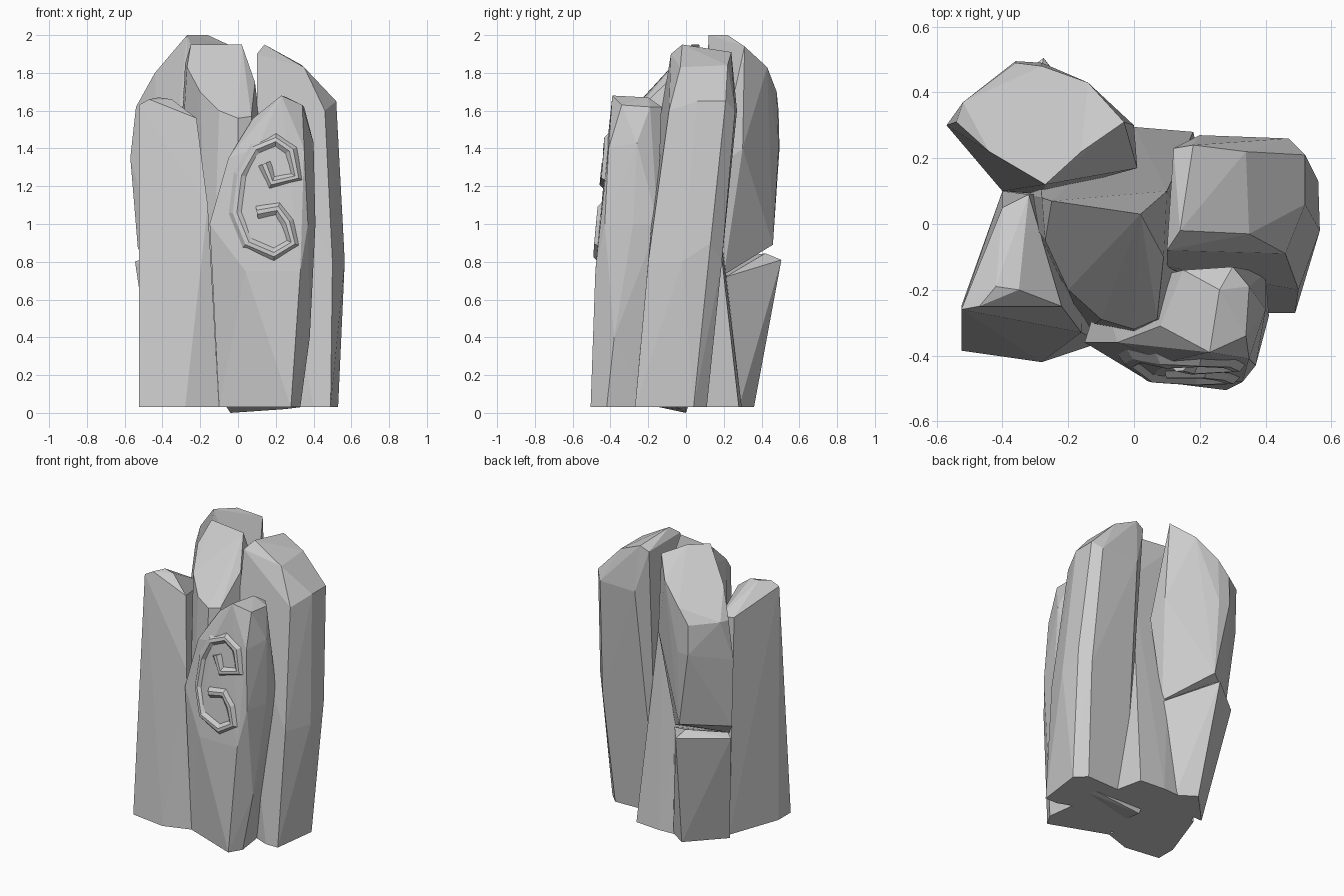
import bpy
import bmesh
from mathutils import Vector
from mathutils.bvhtree import BVHTree

default_cube = bpy.data.objects.get("Cube")
if default_cube:
    bpy.data.objects.remove(default_cube, do_unlink=True)

GROUND = .03

# Single stone colour
stone_grey = bpy.data.materials.new("stone grey")
stone_grey.use_nodes = True
stone_grey.diffuse_color = (.6, .6, .6, 1)
stone_grey.node_tree.nodes["Principled BSDF"].inputs["Base Color"].default_value = (.6, .6, .6, 1)


def finish(name, mesh_builder):
    """Turn a bmesh into a flat shaded object in the scene."""
    bmesh.ops.recalc_face_normals(mesh_builder, faces=mesh_builder.faces)
    mesh = bpy.data.meshes.new(name)
    mesh_builder.to_mesh(mesh)
    mesh_builder.free()
    mesh.materials.append(stone_grey)
    shape = bpy.data.objects.new(name, mesh)
    bpy.context.collection.objects.link(shape)
    return shape


def hewn_stone(name, footprint, corners):
    """Chiselled block: the convex hull of a ground outline and its upper corners."""
    builder = bmesh.new()
    for x, y in footprint:
        builder.verts.new((x, y, GROUND))
    for corner in corners:
        builder.verts.new(corner)
    hull = bmesh.ops.convex_hull(builder, input=builder.verts)
    loose = {v for v in hull["geom_interior"] + hull["geom_unused"]
             if isinstance(v, bmesh.types.BMVert)}
    bmesh.ops.delete(builder, geom=list(loose), context="VERTS")
    bmesh.ops.dissolve_limit(builder, angle_limit=.03,
                             verts=builder.verts, edges=builder.edges)
    return finish(name, builder)


# Central pillar behind the others, with a steep front bevel
hewn_stone(
    "central_pillar",
    [(-.38, .1), (-.3, .28), (0, .295), (.18, .28), (.3, -.25), (-.15, -.33)],
    [(-.25, .07, 1.95), (.02, .03, 1.95), (-.28, .08, 1.85),
     (.1, .1, 1.6), (-.27, -.05, 1.83), (-.2, -.2, 1.7), (-.1, -.29, 1.6),
     (0, -.32, 1.56), (.07, -.29, 1.57), (.09, -.1, 1.75), (0, -.33, 1.3)])

# Small chip under the central pillar
hewn_stone("base_chip", [(-.06, -.14), (.33, -.05), (.3, 0), (-.05, .01)],
           [(-.04, 0, 0), (.25, -.03, .02)])

# Short pillar at the front on the -x side
hewn_stone(
    "front_right_pillar",
    [(-.525, -.385), (-.28, -.42), (-.1, -.36), (-.15, .1), (-.4, .1), (-.525, -.25)],
    [(-.525, -.26, 1.63), (-.47, -.25, 1.66), (-.42, -.19, 1.67), (-.35, -.2, 1.66),
     (-.22, -.25, 1.56), (-.16, -.33, 1.1), (-.4, .05, 1.5), (-.32, .09, 1.5)])

# Tall leaning pillar on the +x side
hewn_stone(
    "left_pillar",
    [(.1, -.15), (.4, -.27), (.49, -.27), (.53, .04), (.46, .11), (.15, .1)],
    [(.42, -.2, .8), (.5, -.2, .8), (.565, -.02, .8), (.56, .13, .9), (.5, .19, .8),
     (.1, -.13, 1.6), (.46, -.09, 1.6), (.52, .06, 1.65), (.52, .21, 1.65),
     (.47, .26, 1.6), (.2, .27, 1.6), (.1, -.08, 1.9), (.14, -.02, 1.95),
     (.18, .24, 1.91), (.12, .23, 1.88), (.34, .22, 1.84), (.35, -.03, 1.83)])

# Back pillar, split by a wedge shaped crack into two blocks
hewn_stone(
    "back_pillar_lower",
    [(-.43, .14), (-.22, .36), (-.1, .28), (-.1, .15)],
    [(-.545, .29, .8), (-.275, .505, .81), (-.29, .42, .845), (-.5, .26, .82),
     (-.06, .21, .72), (-.39, .13, .71)])
hewn_stone(
    "back_pillar_upper", [],
    [(-.4, .1, .73), (-.06, .2, .73), (-.53, .26, .87), (-.27, .46, .89),
     (-.57, .3, 1.35), (-.36, .495, 1.4), (-.28, .49, 1.4), (0, .3, 1.4),
     (.01, .17, 1.3), (-.28, .09, 1.3), (-.54, .31, 1.62), (-.52, .37, 1.62),
     (-.36, .49, 1.6), (-.28, .48, 1.7), (-.14, .43, 1.83), (-.44, .22, 1.8),
     (-.27, .12, 2), (-.16, .22, 2), (-.03, .31, 1.94)])

# Front pillar that carries the carving
front_pillar = hewn_stone(
    "front_pillar",
    [(-.1, -.36), (.28, -.505), (.33, -.42), (.3, -.2), (-.05, -.2)],
    [(.04, -.475, .75), (.33, -.48, .75), (.38, -.38, .4), (-.15, -.36, 1),
     (.37, -.43, 1), (.41, -.28, 1), (.4, -.15, 1), (-.1, -.2, 1),
     (-.05, -.36, 1.35), (.1, -.42, 1.4), (.35, -.41, 1.4), (.4, -.26, 1.43),
     (.23, -.39, 1.68), (.34, -.34, 1.63), (.35, -.19, 1.62), (.3, -.13, 1.62),
     (.26, -.2, 1.67), (.15, -.14, 1.58), (.08, -.31, 1.56)])


def swirl_relief(name, path, width, depth):
    """Sweep a bevelled ridge along an x-z path, laid on the front pillar."""
    builder = bmesh.new()
    surface = BVHTree.FromPolygons(
        [v.co for v in front_pillar.data.vertices],
        [p.vertices for p in front_pillar.data.polygons])
    points = [Vector(p) for p in path]
    # Offset across the path and lift off the face, in units of width and depth
    section = [(-1, -.5), (-.2, 1), (.3, 1), (1, -.5)]
    rings = []
    for i, point in enumerate(points):
        before = points[max(i - 1, 0)]
        after = points[min(i + 1, len(points) - 1)]
        along = (after - before).normalized()
        across = Vector((along.y, -along.x))
        ring = []
        for side, lift in section:
            spot = point + across * side * width
            hit = surface.ray_cast(Vector((spot.x, -2, spot.y)), Vector((0, 1, 0)))[0]
            face_y = hit.y if hit else -.4
            ring.append(builder.verts.new((spot.x, face_y - lift * depth, spot.y)))
        rings.append(ring)
    for a, b in zip(rings, rings[1:]):
        for k in range(len(section)):
            n = (k + 1) % len(section)
            builder.faces.new((a[k], a[n], b[n], b[k]))
    builder.faces.new(rings[0])
    builder.faces.new(rings[-1])
    return finish(name, builder)


# Carved open loop whose ends curl inwards
swirl_relief(
    "carved_swirl",
    [(.14, 1.32), (.18, 1.22), (.31, 1.25), (.28, 1.39), (.2, 1.445), (.09, 1.4),
     (.01, 1.26), (-.015, 1.06), (.05, .9), (.19, .84), (.29, .9), (.26, 1.01),
     (.21, 1.08), (.1, 1.06)],
    width=.045, depth=.02)
